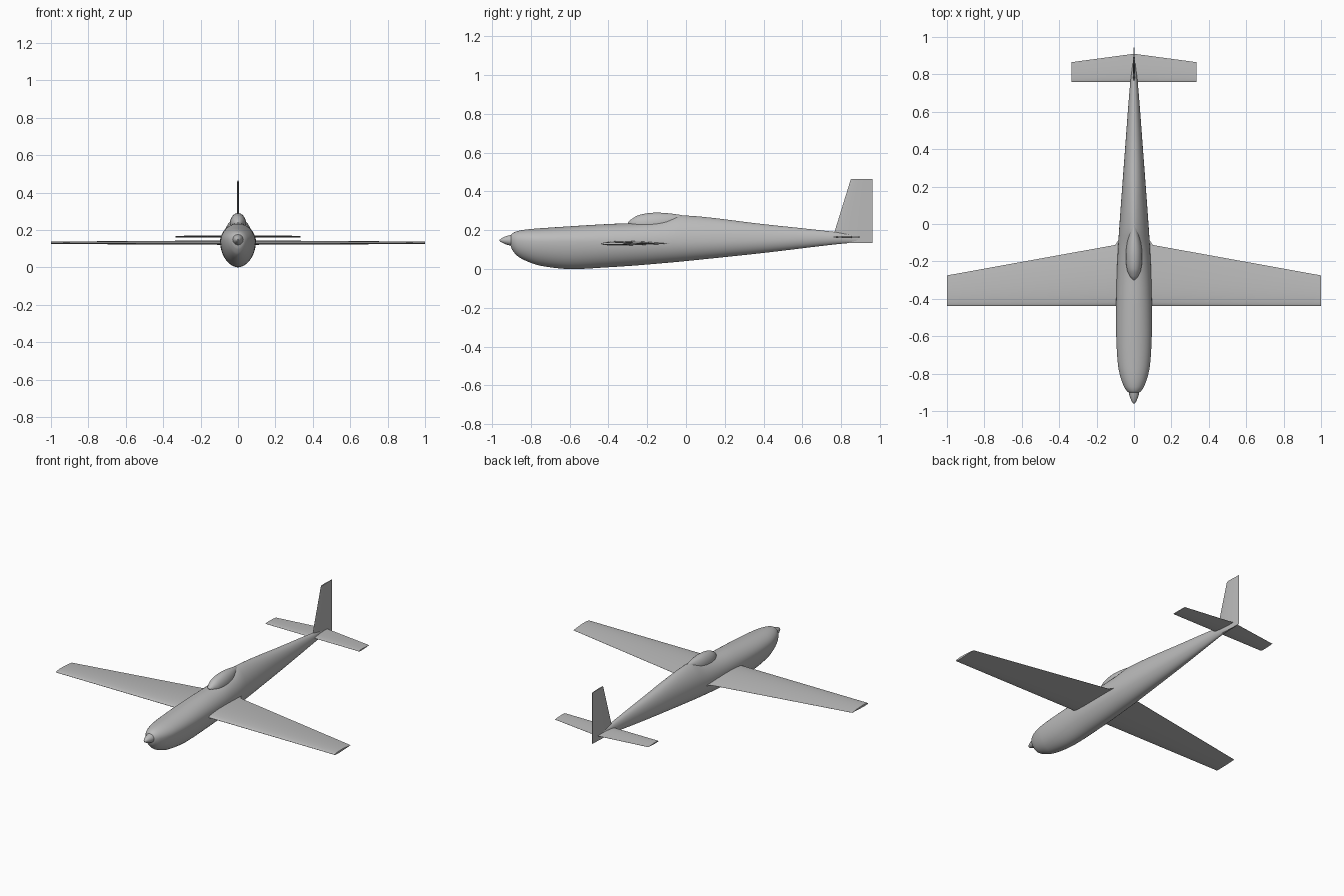
import bpy
import bmesh
from math import cos, sin, pi, sqrt, radians
from mathutils import Vector

old_cube = bpy.data.objects.get("Cube")
if old_cube:
    bpy.data.objects.remove(old_cube, do_unlink=True)

# One plain grey finish
grey = bpy.data.materials.new("plain grey")
grey.use_nodes = True
colour = (0.5, 0.5, 0.5, 1)
grey.diffuse_color = colour
grey.node_tree.nodes["Principled BSDF"].inputs["Base Color"].default_value = colour


def loft(name, rings, sharp_angle=40):
    """Skin a list of closed rings and cap both ends."""
    bm = bmesh.new()
    loops = [[bm.verts.new(point) for point in ring] for ring in rings]
    for first, second in zip(loops, loops[1:]):
        for i in range(len(first)):
            j = (i + 1) % len(first)
            bm.faces.new((first[i], first[j], second[j], second[i]))
    bm.faces.new(loops[0])
    bm.faces.new(loops[-1])
    bmesh.ops.recalc_face_normals(bm, faces=bm.faces)
    mesh = bpy.data.meshes.new(name)
    bm.to_mesh(mesh)
    bm.free()
    mesh.materials.append(grey)
    part = bpy.data.objects.new(name, mesh)
    bpy.context.collection.objects.link(part)
    bpy.ops.object.select_all(action="DESELECT")
    part.select_set(True)
    bpy.context.view_layer.objects.active = part
    bpy.ops.object.shade_smooth_by_angle(angle=radians(sharp_angle))
    return part


def refine(stations, steps=5):
    """Interpolate smoothly between stations, allowing uneven spacing."""
    def slope(k, axis):
        a, b = stations[max(k - 1, 0)], stations[min(k + 1, len(stations) - 1)]
        return (b[axis] - a[axis]) / (b[0] - a[0])

    result = []
    for k, (a, b) in enumerate(zip(stations, stations[1:])):
        span = b[0] - a[0]
        for s in range(steps):
            t = s / steps
            u = t * t * (3 - 2 * t)
            row = [a[0] + t * span]
            for axis in range(1, len(a)):
                bend = slope(k, axis) * t * (1 - t) ** 2 - slope(k + 1, axis) * t * t * (1 - t)
                row.append(a[axis] * (1 - u) + b[axis] * u + bend * span)
            result.append(row)
    return result + [list(stations[-1])]


def body_ring(y, top, bottom, waist, half_width, sides=40):
    """Egg section whose widest point lies at the waist."""
    ring = []
    for i in range(sides):
        angle = 2 * pi * i / sides
        c, s = cos(angle), sin(angle)
        peak = max(1, (top - waist) / 0.1)
        width = abs(c) ** (peak if s > 0 else 1.1)
        height = top - waist if s > 0 else waist - bottom
        ring.append((half_width * width * (1 if c > 0 else -1), y, waist + height * s))
    return ring


# Fuselage: y, top, bottom, waist, half width
fuselage = [
    (-0.905, 0.172, 0.122, 0.148, 0.022),
    (-0.895, 0.184, 0.098, 0.147, 0.036),
    (-0.87, 0.195, 0.068, 0.146, 0.053),
    (-0.82, 0.204, 0.04, 0.144, 0.072),
    (-0.75, 0.21, 0.017, 0.142, 0.086),
    (-0.6, 0.22, 0, 0.14, 0.095),
    (-0.4, 0.232, 0.009, 0.14, 0.095),
    (-0.25, 0.238, 0.019, 0.14, 0.091),
    (-0.12, 0.255, 0.03, 0.14, 0.085),
    (-0.02, 0.277, 0.039, 0.141, 0.079),
    (0.4, 0.231, 0.083, 0.149, 0.048),
    (0.76, 0.192, 0.126, 0.159, 0.02),
    (0.89, 0.172, 0.138, 0.155, 0.004),
]
loft("fuselage", [body_ring(*row) for row in refine(fuselage)])

# Spinner: y, radius
spinner = [(-0.96, 0.003), (-0.95, 0.011), (-0.925, 0.022), (-0.89, 0.031)]
loft("spinner", [body_ring(y, 0.148 + r, 0.148 - r, 0.148, r, 24)
                 for y, r in refine(spinner)])

# Canopy bubble: y, top, bottom, waist, half width
canopy = [
    (-0.3, 0.239, 0.235, 0.237, 0.004),
    (-0.28, 0.258, 0.22, 0.235, 0.022),
    (-0.24, 0.279, 0.21, 0.23, 0.038),
    (-0.17, 0.29, 0.21, 0.23, 0.044),
    (-0.1, 0.288, 0.21, 0.237, 0.037),
    (-0.02, 0.278, 0.22, 0.25, 0.016),
]
loft("canopy", [body_ring(*row) for row in refine(canopy)])


def airfoil(lead, trail, thickness, camber=0, count=14):
    """Closed section as (chord position, offset) pairs."""
    upper, lower = [], []
    for i in range(count + 1):
        t = (1 - cos(pi * i / count)) / 2
        half = thickness * (1.48 * sqrt(t) - 0.63 * t - 1.76 * t**2 + 1.42 * t**3 - 0.508 * t**4)
        half = max(half, 0.0004)
        bow = camber * 4 * t * (1 - t)
        y = lead + (trail - lead) * t
        upper.append((y, bow + half))
        lower.append((y, bow - half))
    return upper + lower[::-1]


def flat_surface(name, spans, height):
    """Horizontal surface from (x, lead, trail, thickness, camber) spans."""
    loft(name, [[(x, y, height + z) for y, z in airfoil(lead, trail, thick, camber)]
                for x, lead, trail, thick, camber in spans])


# Wings with a small trailing fillet at the root
for side, sign in (("left", 1), ("right", -1)):
    flat_surface(side + "_wing", [
        (0, -0.438, -0.07, 0.025, 0.003),
        (sign * 0.083, -0.438, -0.085, 0.024, 0.003),
        (sign * 0.1, -0.438, -0.112, 0.023, 0.003),
        (sign * 1, -0.438, -0.275, 0.013, 0.002),
    ], 0.13)

# Tailplane
flat_surface("tailplane", [
    (-0.335, 0.76, 0.865, 0.008, 0),
    (0, 0.76, 0.91, 0.011, 0),
    (0.335, 0.76, 0.865, 0.008, 0),
], 0.165)

# Fin and rudder
fin = [(0.133, 0.77, 0.012), (0.19, 0.765, 0.012), (0.465, 0.85, 0.008)]
loft("fin", [[(x, y, z) for y, x in airfoil(lead, 0.96, thick)]
             for z, lead, thick in fin])
